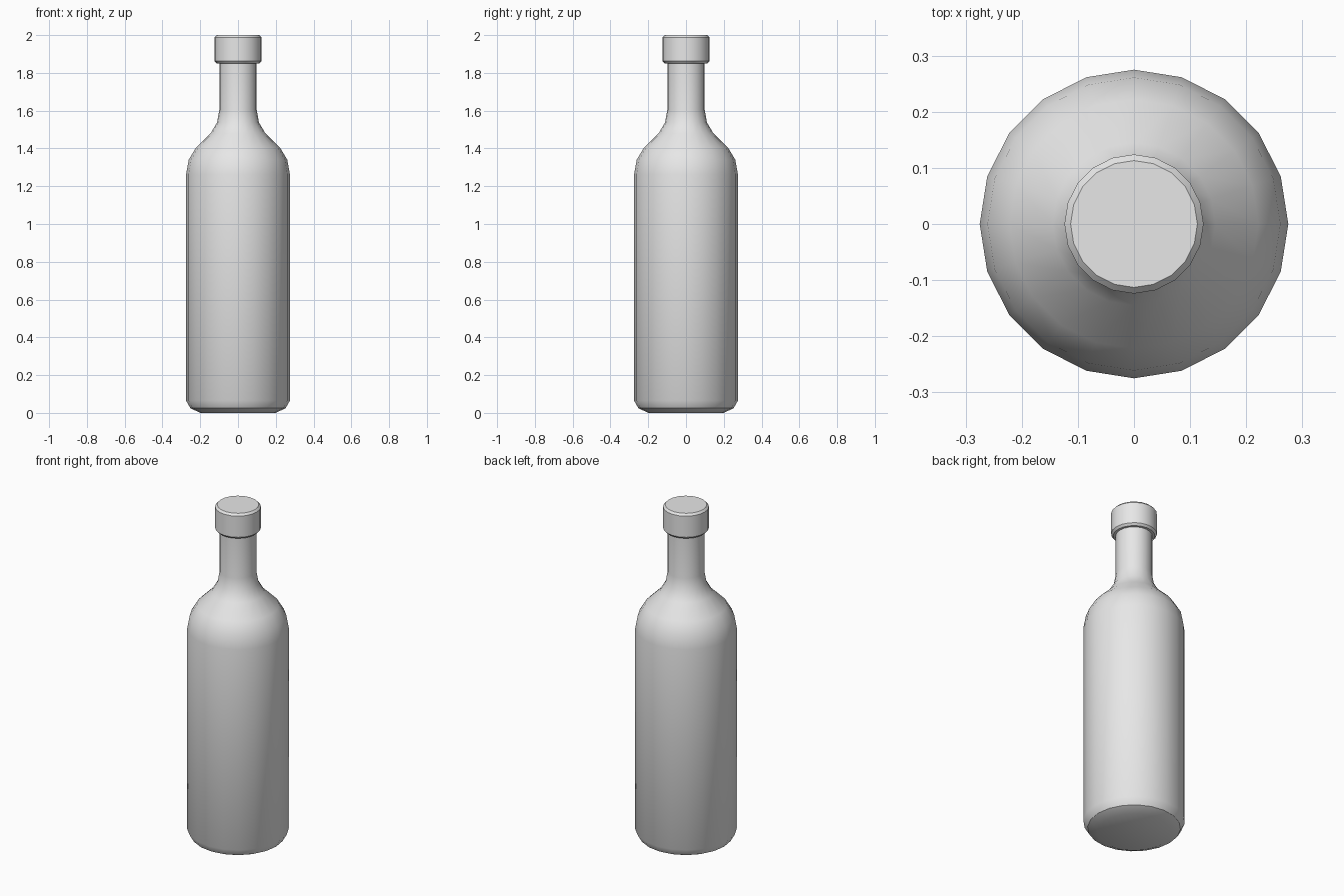
import bpy, bmesh
from math import cos, sin, tau, radians

cube = bpy.data.objects.get("Cube")
if cube:
    bpy.data.objects.remove(cube, do_unlink=True)

SIDES = 20

grey = bpy.data.materials.new("plain grey")
grey.use_nodes = True
colour = (0.8, 0.8, 0.8, 1)
grey.diffuse_color = colour
grey.node_tree.nodes["Principled BSDF"].inputs["Base Color"].default_value = colour


def lathe(name, profile):
    """Closed solid of revolution from (radius, height) points, bottom to top."""
    bm = bmesh.new()
    rings = [[bm.verts.new((r * cos(tau * i / SIDES), r * sin(tau * i / SIDES), z))
              for i in range(SIDES)] for r, z in profile]
    for low, high in zip(rings, rings[1:]):
        for i in range(SIDES):
            j = (i + 1) % SIDES
            bm.faces.new((low[i], low[j], high[j], high[i]))
    bm.faces.new(rings[0][::-1])
    bm.faces.new(rings[-1])
    mesh = bpy.data.meshes.new(name)
    bm.to_mesh(mesh)
    bm.free()
    mesh.materials.append(grey)
    obj = bpy.data.objects.new(name, mesh)
    bpy.context.collection.objects.link(obj)
    bpy.ops.object.select_all(action="DESELECT")
    obj.select_set(True)
    bpy.context.view_layer.objects.active = obj
    bpy.ops.object.shade_smooth_by_angle(angle=radians(30))
    return obj


# Body with rounded base, curved shoulder and straight neck
lathe("bottle_body", [
    (0.20, 0), (0.252, 0.025), (0.275, 0.065), (0.275, 1.262),
    (0.261, 1.34), (0.222, 1.405), (0.145, 1.48), (0.111, 1.537),
    (0.099, 1.605), (0.099, 1.87)])

# Cap with small chamfers on both rims
lathe("bottle_cap", [
    (0.113, 1.85), (0.124, 1.862), (0.124, 1.988), (0.113, 2.0)])
